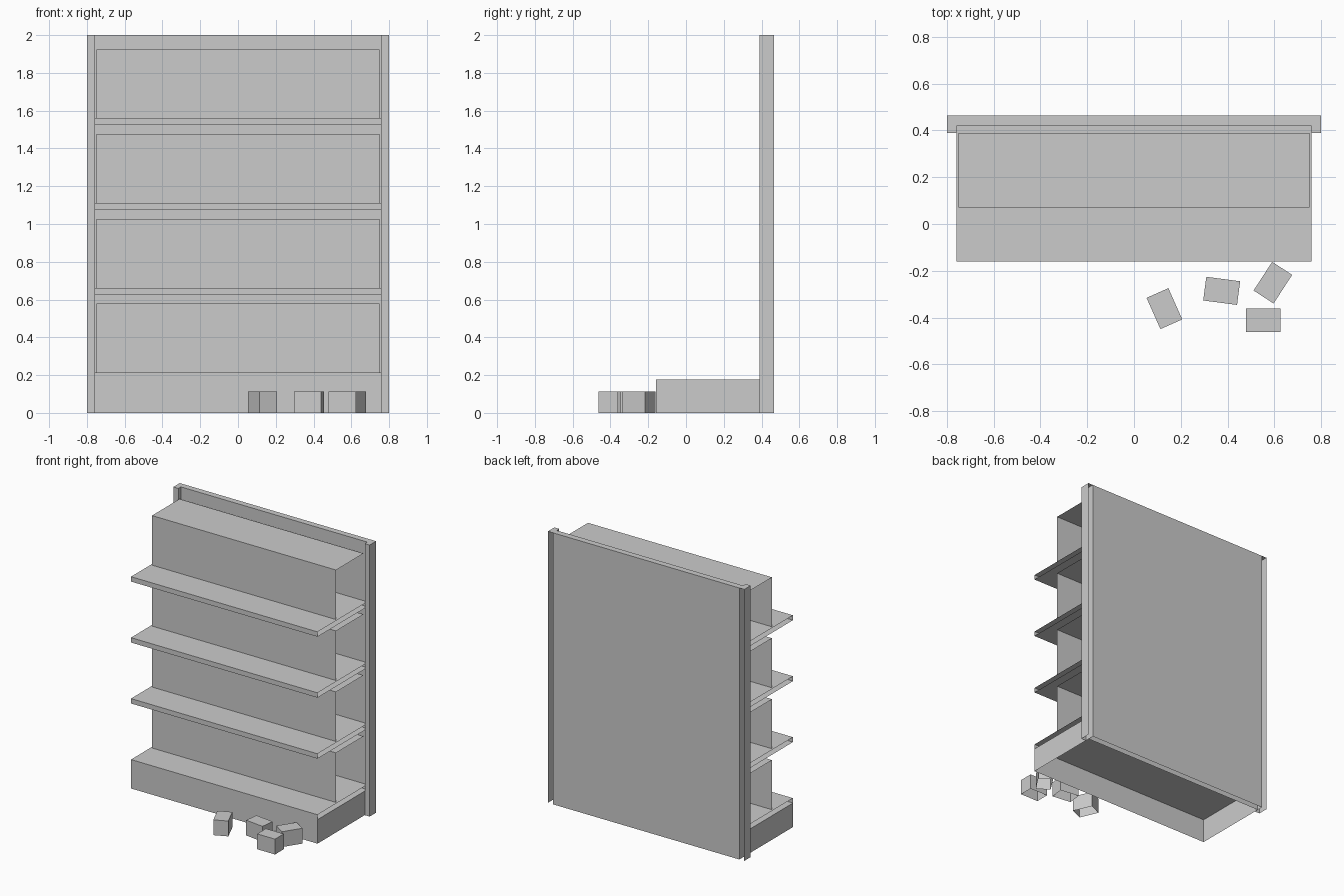
import bpy, bmesh
from math import radians
from mathutils import Vector, Matrix

default = bpy.data.objects.get("Cube")
if default:
    bpy.data.objects.remove(default, do_unlink=True)

# One plain grey for everything
grey = bpy.data.materials.new("plain_grey")
grey.use_nodes = True
colour = (0.6, 0.6, 0.6, 1)
grey.diffuse_color = colour
grey.node_tree.nodes["Principled BSDF"].inputs["Base Color"].default_value = colour

AXES = {"+x": (1, 0, 0), "-x": (-1, 0, 0), "+y": (0, 1, 0),
        "-y": (0, -1, 0), "+z": (0, 0, 1), "-z": (0, 0, -1)}


def shell(name, low, high, open_sides, angle=0):
    """Box between two corners, with the named sides left open."""
    low, high = Vector(low), Vector(high)
    bm = bmesh.new()
    bmesh.ops.create_cube(bm, size=1, matrix=Matrix.Diagonal((high - low).to_4d()))
    bm.normal_update()
    gone = [f for f in bm.faces
            if any(f.normal.dot(Vector(AXES[s])) > 0.9 for s in open_sides)]
    bmesh.ops.delete(bm, geom=gone, context="FACES")
    mesh = bpy.data.meshes.new(name)
    bm.to_mesh(mesh)
    bm.free()
    mesh.materials.append(grey)
    obj = bpy.data.objects.new(name, mesh)
    obj.location = (low + high) / 2
    obj.rotation_euler.z = radians(angle)
    bpy.context.collection.objects.link(obj)
    return obj


HALF = 0.76      # half width between the posts
GOODS = 0.75     # half width of the goods
FRONT, PANEL, BACK = -0.16, 0.42, 0.465
POST = 0.39      # front of the posts
STEP, LIP = 0.449, 0.036

# Back panel and the two channel posts
shell("back_panel", (-HALF, PANEL, 0), (HALF, BACK, 2), ["-x", "+x", "-z"])
shell("left_post", (HALF, POST, 0), (0.8, BACK, 2), ["+y", "-z"])
shell("right_post", (-0.8, POST, 0), (-HALF, BACK, 2), ["+y", "-z"])

# Plinth; the lowest shelf closes its top
shell("base", (-HALF, FRONT, 0), (HALF, PANEL, 0.177), ["+y", "+z", "-z"])

# Four shelves, each with a block of goods
for i in range(4):
    top = 0.213 + i * STEP
    shell(f"shelf_{i + 1}", (-HALF, FRONT, top - LIP), (HALF, PANEL, top),
          ["-x", "+x", "+y"])
    shell(f"goods_{i + 1}", (-GOODS, 0.07, top), (GOODS, POST, top + 0.365),
          ["-x", "+x", "+y", "-z"])

# Loose cartons on the floor: centre and turn
cartons = [(0.13, -0.362, -66), (0.375, -0.286, -7.5),
           (0.594, -0.251, 57), (0.553, -0.412, 0)]
for i, (x, y, turn) in enumerate(cartons):
    shell(f"carton_{i + 1}", (x - 0.073, y - 0.051, 0), (x + 0.073, y + 0.051, 0.113),
          ["-z"], turn)
